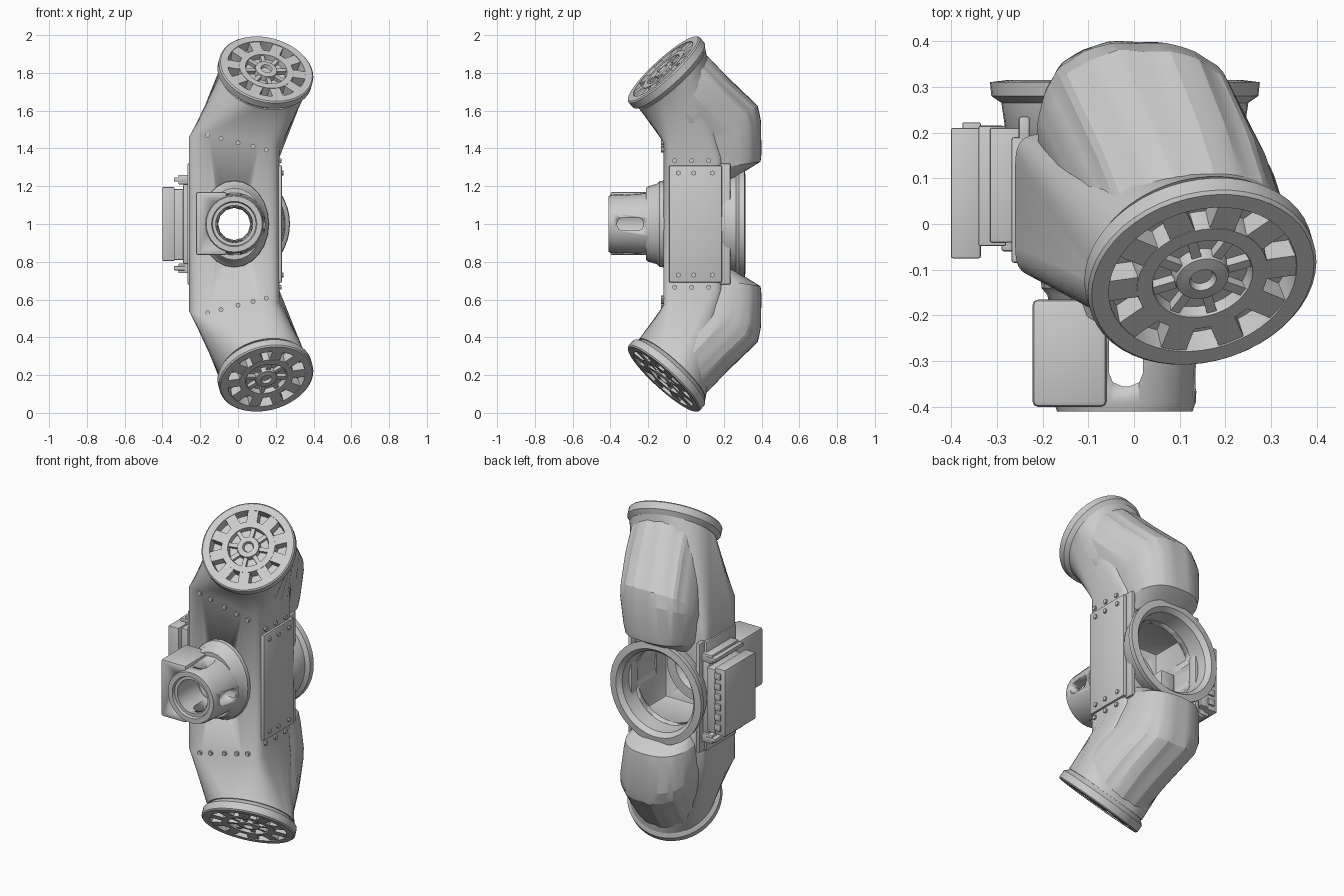
import bpy, bmesh, math
from mathutils import Vector, Matrix

cube = bpy.data.objects.get("Cube")
if cube:
    bpy.data.objects.remove(cube, do_unlink=True)

grey = bpy.data.materials.new("light_grey_metal")
grey.use_nodes = True
grey.diffuse_color = (0.6, 0.6, 0.6, 1)
grey.node_tree.nodes["Principled BSDF"].inputs["Base Color"].default_value = (0.6, 0.6, 0.6, 1)

N = 64
V = Vector
AX = -0.02                                   # x of the front-to-back bore
NRM = V((0.2, -0.66, 0.72)).normalized()     # facing of the upper flange
CEN = V((0.15, -0.12, 1.82))                 # centre of the upper flange
U = (V((1, 0, 0)) - NRM * NRM.x).normalized()
W = NRM.cross(U)


def make(name, bm, angle=35):
    bmesh.ops.recalc_face_normals(bm, faces=bm.faces)
    me = bpy.data.meshes.new(name)
    bm.to_mesh(me)
    bm.free()
    ob = bpy.data.objects.new(name, me)
    bpy.context.collection.objects.link(ob)
    me.materials.append(grey)
    bpy.ops.object.select_all(action='DESELECT')
    ob.select_set(True)
    bpy.context.view_layer.objects.active = ob
    bpy.ops.object.shade_smooth_by_angle(angle=math.radians(angle))
    return ob


def flip(bm):
    """Turn the upper half into the lower half."""
    for v in bm.verts:
        v.co.z = 2 - v.co.z
    return bm


def both(name, build, **kw):
    make("upper_" + name, build(), **kw)
    make("lower_" + name, flip(build()), **kw)


def section(c, u, v, p=2.0, wave=0.0, phase=0.0):
    pts = []
    for i in range(N):
        t = 2 * math.pi * i / N
        a, b = math.cos(t), math.sin(t)
        k = 1 + wave * (math.sin(11 * t + phase) + 0.8 * math.sin(19 * t))
        pts.append(V(c) + k * (V(u) * math.copysign(abs(a) ** (2 / p), a)
                               + V(v) * math.copysign(abs(b) ** (2 / p), b)))
    return pts


def loft(rings):
    bm = bmesh.new()
    vs = [[bm.verts.new(p) for p in r] for r in rings]
    for a, b in zip(vs, vs[1:]):
        for i in range(N):
            bm.faces.new((a[i], a[(i + 1) % N], b[(i + 1) % N], b[i]))
    bm.faces.new(vs[0][::-1])
    bm.faces.new(vs[-1])
    return bm


def lathe(o, n, u, w, profile, closed=False, seg=48):
    """Spin (radius, height) points round axis n."""
    bm = bmesh.new()
    vs = []
    for r, h in profile:
        vs.append([bm.verts.new(o + n * h + (u * math.cos(2 * math.pi * i / seg)
                   + w * math.sin(2 * math.pi * i / seg)) * r) for i in range(seg)])
    pairs = list(zip(vs, vs[1:])) + ([(vs[-1], vs[0])] if closed else [])
    for a, b in pairs:
        for i in range(seg):
            bm.faces.new((a[i], a[(i + 1) % seg], b[(i + 1) % seg], b[i]))
    if not closed:
        bm.faces.new(vs[0][::-1])
        bm.faces.new(vs[-1])
    return bm


def y_lathe(profile, closed=False, seg=48):
    return lathe(V((AX, 0, 1)), V((0, 1, 0)), V((1, 0, 0)), V((0, 0, 1)), profile, closed, seg)


def box(name, x, y, z, bevel=0.006):
    bm = bmesh.new()
    bmesh.ops.create_cube(bm, size=1)
    for v in bm.verts:
        v.co = V([lo + (c + 0.5) * (hi - lo) for c, (lo, hi) in zip(v.co, (x, y, z))])
    bmesh.ops.bevel(bm, geom=bm.edges[:], offset=bevel, segments=2, affect='EDGES', profile=0.5)
    return make(name, bm)


def cut(ob, *cutters):
    for c in cutters:
        c.hide_render = True
        m = ob.modifiers.new("cut", 'BOOLEAN')
        m.operation, m.solver, m.object = 'DIFFERENCE', 'EXACT', c
        bpy.ops.object.select_all(action='DESELECT')
        bpy.context.view_layer.objects.active = ob
        ob.select_set(True)
        bpy.ops.object.modifier_apply(modifier=m.name)


# Main casing: boxy middle blending into the two tilted round necks
def crease(x, y):
    return 1.385 - 0.13 * (x - AX) + 0.42 * max(0, 0.04 - y)


belt = section((AX, 0.04, 0), (0.24, 0, 0), (0, 0.16, 0), 8)
for p in belt:
    p.z = crease(p.x, p.y)
neck = section(CEN - NRM * 0.07, U * 0.237, W * 0.237)
mirror = lambda ring: [V((p.x, p.y, 2 - p.z)) for p in ring]
casing = make("casing", loft([mirror(neck), mirror(belt), belt, neck]), angle=50)
rear_hole = make("rear_hole_cutter", y_lathe([(0.222, 0.0), (0.222, 0.5)]))
chamber = box("chamber_cutter", (-0.225, 0.19), (-0.085, 0.165), (0.775, 1.225), 0.01)
bore = make("bore_cutter", y_lathe([(0.085, -0.6), (0.085, 0.1)], seg=12))
cut(casing, chamber, rear_hole, bore)


# Ribbed elbow sleeves behind the necks
def sleeve():
    return loft([
        section(CEN - NRM * 0.075, U * 0.212, W * 0.215, 2, 0.004),
        section(CEN - NRM * 0.12, U * 0.214, W * 0.22, 2.1, 0.012),
        section(CEN - NRM * 0.27 + V((-0.006, 0, 0)), U * 0.216, W * 0.222, 2.2, 0.013, 0.5),
        section((0.022, 0.165, 1.495), (0.222, 0, 0), (0, 0.215, 0.13), 2.4, 0.011, 0.8),
        section((0.012, 0.185, 1.455), (0.222, 0, 0), (0, 0.212, 0.095), 2.5, 0.006),
        section((0.0, 0.20, 1.355), (0.205, 0, 0), (0, 0.20, 0.02), 2.5, 0.006, 1),
        section((0.0, 0.20, 1.30), (0.195, 0, 0), (0, 0.195, 0.03), 2.5),
        section((0.0, 0.16, 1.24), (0.16, 0, 0), (0, 0.09, 0), 2.5)])


both("elbow_sleeve", sleeve, angle=16)


# End flanges with a lip, a pocketed groove and a hub
FLANGE = [(0.2, -0.095), (0.235, -0.065), (0.255, -0.045), (0.255, -0.005), (0.248, 0.002), (0.21, 0.002),
          (0.205, -0.055), (0.15, -0.055), (0.146, 0.0), (0.112, 0.0), (0.106, -0.028),
          (0.064, -0.028), (0.058, 0.0), (0.03, 0.004), (0.024, -0.012), (0.008, -0.012)]
both("end_flange", lambda: lathe(CEN, NRM, U, W, FLANGE))


def radial_blocks(count, r, size, h, turn=0.0):
    bm = bmesh.new()
    for i in range(count):
        t = 2 * math.pi * i / count + turn
        d, s = U * math.cos(t) + W * math.sin(t), W * math.cos(t) - U * math.sin(t)
        m = Matrix((d, s, NRM)).transposed().to_4x4()
        m.translation = CEN + d * r + NRM * h
        bmesh.ops.create_cube(bm, size=1, matrix=m @ Matrix.Diagonal((*size, 1)))
    return bm


both("flange_spokes", lambda: radial_blocks(10, 0.178, (0.068, 0.058, 0.06), -0.032))
both("flange_inner_spokes", lambda: radial_blocks(8, 0.085, (0.05, 0.022, 0.024), -0.018, 0.2))

# Rear ring, and the fittings inside the chamber
make("rear_ring", y_lathe([(0.24, 0.17), (0.262, 0.21), (0.27, 0.265), (0.292, 0.28), (0.295, 0.31),
                           (0.255, 0.315), (0.232, 0.29), (0.222, 0.17)], closed=True))
make("inner_ring", y_lathe([(0.19, -0.09), (0.185, -0.06), (0.13, -0.06), (0.12, -0.075), (0.085, -0.09)],
                           closed=True))
box("inner_block", (-0.23, -0.14), (-0.04, 0.06), (0.88, 1.04))

# Front socket: tall oval collar, slotted tube and side block
collar = y_lathe([(0.23, -0.11), (0.228, -0.14), (0.212, -0.155), (0.2, -0.2), (0.19, -0.212),
                  (0.09, -0.212), (0.085, -0.11)], closed=True, seg=24)
for v in collar.verts:
    if math.hypot(v.co.x - AX, v.co.z - 1) > 0.1:
        v.co.x = AX + (v.co.x - AX) * 0.8
make("front_collar", collar)
tube = make("front_tube", y_lathe([(0.166, -0.2), (0.155, -0.39), (0.148, -0.41), (0.12, -0.41), (0.115, -0.395),
                                   (0.098, -0.395), (0.093, -0.2)], closed=True, seg=32))
block = box("socket_block", (-0.222, -0.06), (-0.4, -0.165), (0.835, 1.17), 0.012)
bore_wide = make("block_bore_cutter", y_lathe([(0.125, -0.6), (0.125, -0.1)]))
slot = box("slot_cutter", (-0.055, 0.02), (-0.355, -0.22), (0.5, 1.5), 0.03)
side_slot = box("side_slot_cutter", (0.0, 0.4), (-0.365, -0.225), (0.965, 1.035), 0.03)
cut(tube, slot, side_slot)
cut(block, bore_wide)
for c in (chamber, rear_hole, bore, bore_wide, slot, side_slot):
    bpy.data.objects.remove(c, do_unlink=True)

# Equipment box with its bracket, bars and clips
box("side_box", (-0.4, -0.335), (-0.075, 0.21), (0.805, 1.195), 0.004)
box("side_box_base", (-0.34, -0.285), (-0.045, 0.215), (0.81, 1.185), 0.004)
box("side_bracket", (-0.29, -0.24), (-0.06, 0.2), (0.79, 1.21))
for name, z in (("lower", 0.765), ("upper", 1.235)):
    box(name + "_bracket_bar", (-0.315, -0.25), (-0.04, 0.21), (z - 0.025, z + 0.025), 0.004)
    box(name + "_bracket_lip", (-0.34, -0.28), (-0.048, 0.214), (z - 0.01, z + 0.012), 0.003)
for j in range(6):
    z = 0.85 + j * 0.06
    box(f"box_clip_{j}", (-0.375, -0.335), (0.2, 0.222), (z - 0.018, z + 0.018), 0.003)

# Raised plates and rear edge strips along the casing sides
box("left_side_plate", (0.2, 0.232), (-0.09, 0.19), (0.69, 1.31), 0.006)
box("right_side_plate", (-0.268, -0.24), (-0.085, 0.19), (0.68, 1.32), 0.006)
for name, x in (("left", 0.2), ("right", -0.24)):
    box(name + "_edge_strip", (x - 0.012, x + 0.012), (0.18, 0.235), (0.68, 1.32), 0.005)


# Bolt heads along the front creases and the plate ends
def bolts():
    bm = bmesh.new()
    spots = [((x, -0.118, 1.43 - 0.25 * x), 'X') for x in (-0.16, -0.09, 0.0, 0.08, 0.15)]
    spots += [((0.232, y, 1.27), 'Y') for y in (-0.04, 0.04, 0.14)]
    spots += [((0.222, y, 1.335), 'Y') for y in (-0.06, 0.03, 0.12)]
    for p, axis in spots:
        m = Matrix.Translation(p) @ Matrix.Rotation(math.pi / 2, 4, axis)
        bmesh.ops.create_cone(bm, cap_ends=True, segments=8, radius1=0.013, radius2=0.013,
                              depth=0.03 if axis == 'X' else 0.016, matrix=m)
    return bm


both("bolts", bolts)
